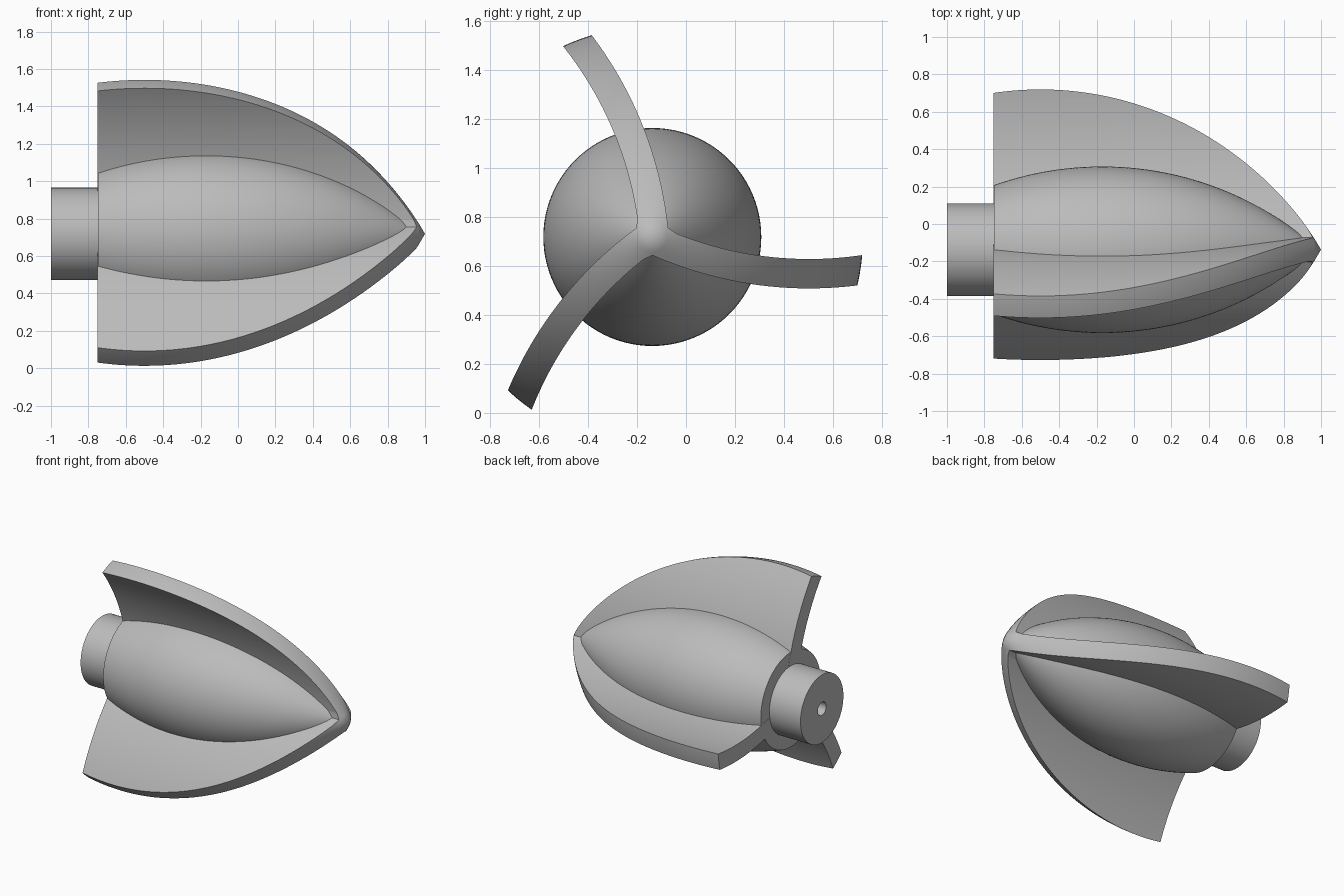
import bpy, bmesh, math
from mathutils import Matrix, Vector

cube = bpy.data.objects.get("Cube")
if cube:
    bpy.data.objects.remove(cube, do_unlink=True)

AXIS = Vector((0, -0.1375, 0.718))   # the spin axis runs along x through here
BACK = -0.75

grey = bpy.data.materials.new("plain grey")
grey.use_nodes = True
grey.diffuse_color = (0.5, 0.5, 0.5, 1)
grey.node_tree.nodes["Principled BSDF"].inputs["Base Color"].default_value = (0.5, 0.5, 0.5, 1)


def finish(name, bm):
    bmesh.ops.recalc_face_normals(bm, faces=bm.faces)
    mesh = bpy.data.meshes.new(name)
    bm.to_mesh(mesh)
    bm.free()
    mesh.materials.append(grey)
    obj = bpy.data.objects.new(name, mesh)
    obj.location = AXIS
    bpy.context.collection.objects.link(obj)
    return obj


def smooth(obj):
    bpy.ops.object.select_all(action='DESELECT')
    obj.select_set(True)
    bpy.context.view_layer.objects.active = obj
    bpy.ops.object.shade_smooth_by_angle(angle=math.radians(30))


def lathe(name, profile, steps=96):
    """Spin (x, radius) points around the x axis into a closed solid."""
    bm = bmesh.new()
    verts = [bm.verts.new((x, 0, r)) for x, r in profile]
    edges = [bm.edges.new(pair) for pair in zip(verts, verts[1:])]
    bmesh.ops.spin(bm, geom=verts + edges, cent=(0, 0, 0), axis=(1, 0, 0),
                   angle=math.tau, steps=steps, use_duplicate=False)
    bmesh.ops.remove_doubles(bm, verts=bm.verts, dist=0.0001)
    return finish(name, bm)


def bulge(start, end, middle, peak, radius, count=40):
    """Circular arc profile that peaks at x = middle and closes at both ends."""
    points = [(start, 0)]
    for i in range(count):
        x = start + (end - start) * i / count
        points.append((x, peak - radius + math.sqrt(radius ** 2 - (x - middle) ** 2)))
    return points + [(end, 0)]


# Pointed body
body = lathe("body", bulge(BACK + 0.001, 0.988, -0.17, 0.445, 1.73))
smooth(body)

# Shaft with a bore in its end
shaft = lathe("shaft", [(-0.7, 0), (-0.7, 0.247), (-1, 0.247),
                        (-1, 0.048), (-0.76, 0.048), (-0.76, 0)])
smooth(shaft)

# Three curved fins: a three-armed section, extruded, then trimmed to an ogive
def arc_height(y, radius):
    return 1.37 - math.sqrt(radius ** 2 - (y - 0.64) ** 2)


arm = [(y, arc_height(y, 1.58)) for y in (i * 0.95 / 24 for i in range(25))]
arm += [(y, arc_height(y, 1.46)) for y in (0.95 - i * 0.85 / 24 for i in range(25))]
bm = bmesh.new()
outline = []
for k in range(3):
    turn = Matrix.Rotation(k * math.tau / 3, 3, 'X')
    outline += [bm.verts.new(turn @ Vector((-0.9, y, z))) for y, z in arm]
section = bm.faces.new(outline)
extruded = bmesh.ops.extrude_face_region(bm, geom=[section])["geom"]
bmesh.ops.translate(bm, vec=(2, 0, 0),
                    verts=[v for v in extruded if isinstance(v, bmesh.types.BMVert)])
fins = finish("fins", bm)

envelope = lathe("fin_trimmer", bulge(BACK, 1.0, -0.5, 0.86, 1.74, 48), 144)
envelope.hide_render = True
trim = fins.modifiers.new("trim", 'BOOLEAN')
trim.operation = 'INTERSECT'
trim.solver = 'EXACT'
trim.object = envelope
bpy.ops.object.select_all(action='DESELECT')
fins.select_set(True)
bpy.context.view_layer.objects.active = fins
bpy.ops.object.modifier_apply(modifier="trim")
bpy.data.objects.remove(envelope, do_unlink=True)
smooth(fins)
